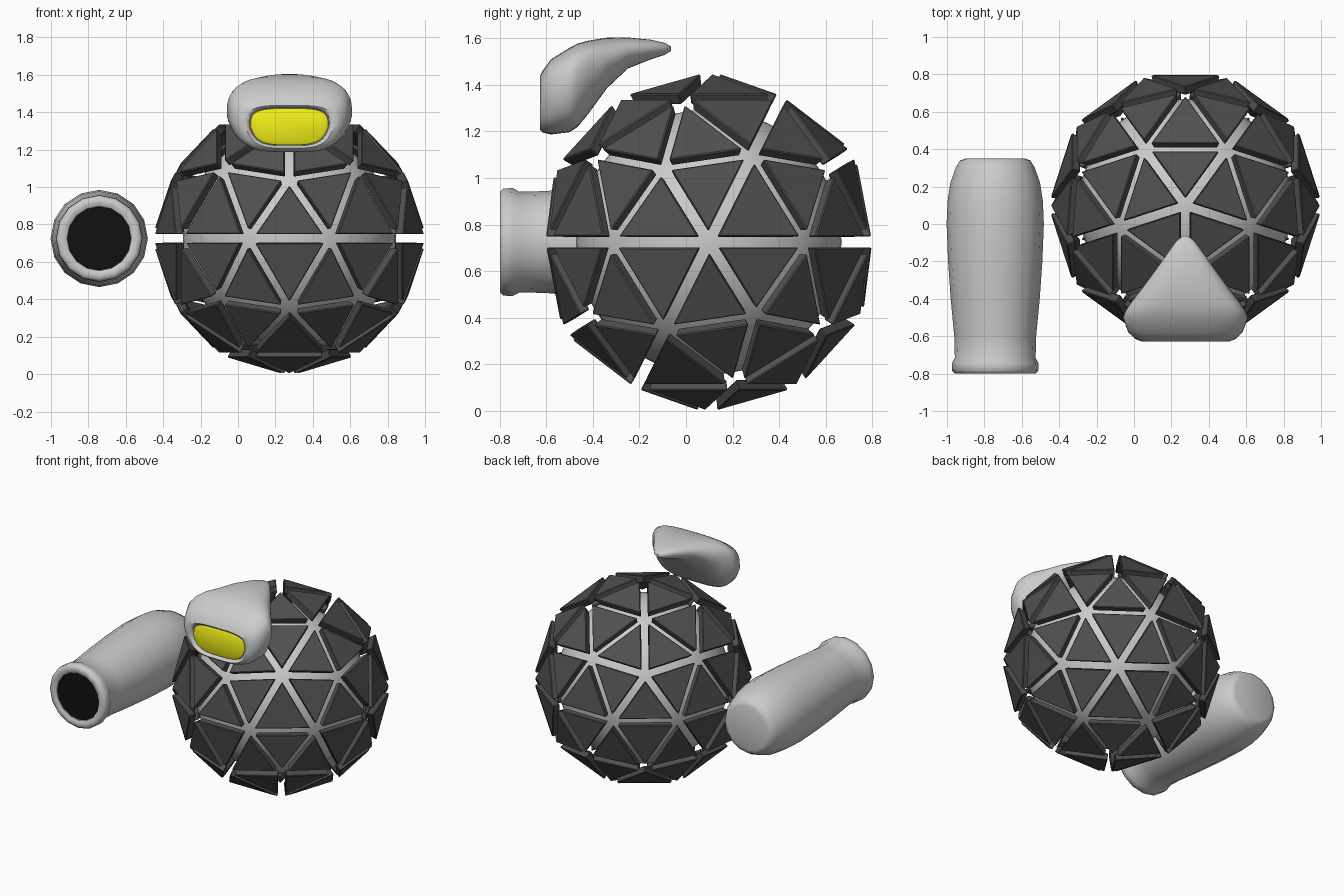
import bpy, bmesh
from math import sin, cos, pi, copysign, radians
from mathutils import Vector, Matrix

if "Cube" in bpy.data.objects:
    bpy.data.objects.remove(bpy.data.objects["Cube"])

BODY = Vector((0.275, 0.098, 0.725))


def material(name, color):
    m = bpy.data.materials.new(name)
    m.diffuse_color = (*color, 1)
    m.use_nodes = True
    m.node_tree.nodes["Principled BSDF"].inputs["Base Color"].default_value = m.diffuse_color
    return m


dark = material("dark_panel", (0.08, 0.08, 0.08))
yellow = material("yellow_lens", (0.9, 0.87, 0.01))
black = material("black_bore", (0.005, 0.005, 0.005))


def finish(bm, name, mat=None, smooth=None):
    bmesh.ops.recalc_face_normals(bm, faces=bm.faces[:])
    mesh = bpy.data.meshes.new(name)
    bm.to_mesh(mesh)
    bm.free()
    ob = bpy.data.objects.new(name, mesh)
    bpy.context.collection.objects.link(ob)
    if mat:
        mesh.materials.append(mat)
    if smooth:
        bpy.ops.object.select_all(action='DESELECT')
        ob.select_set(True)
        bpy.context.view_layer.objects.active = ob
        bpy.ops.object.shade_smooth_by_angle(angle=radians(smooth))
    return ob


def loft(rings, name, mat=None, smooth=40):
    """Skin a list of point rings and cap both ends."""
    bm = bmesh.new()
    loops = [[bm.verts.new(p) for p in ring] for ring in rings]
    n = len(loops[0])
    for a, b in zip(loops, loops[1:]):
        for i in range(n):
            j = (i + 1) % n
            bm.faces.new((a[i], a[j], b[j], b[i]))
    bm.faces.new(loops[0])
    bm.faces.new(loops[-1])
    return finish(bm, name, mat, smooth)


def rounded_box(y, z0, z1, hw, power=3.2, taper=0.18, n=40):
    """Superellipse section across y, narrower at its lower side."""
    ring = []
    for i in range(n):
        a = 2 * pi * i / n
        c, s = [copysign(abs(t) ** (2 / power), t) for t in (cos(a), sin(a))]
        w = hw * (1 - taper * max(0, -s))
        ring.append((BODY.x + w * c, y, (z0 + z1) / 2 + s * (z1 - z0) / 2))
    return ring


def circle(y, r, n=16):
    return [(-0.742 + r * cos(2 * pi * i / n), y, 0.725 + r * sin(2 * pi * i / n))
            for i in range(n)]


# Inner core sphere
bm = bmesh.new()
bmesh.ops.create_uvsphere(bm, u_segments=48, v_segments=24, radius=0.57,
                          matrix=Matrix.Translation(BODY))
finish(bm, "core_sphere", smooth=40)

# Floating triangular shell panels from an 80-face icosphere
src = bmesh.new()
bmesh.ops.create_icosphere(src, subdivisions=2, radius=0.738,
                           matrix=Matrix.Rotation(-pi / 2, 4, 'Z'))
bm = bmesh.new()
INSET, THICK = 0.025, 0.05
for f in src.faces:
    c, pts = f.calc_center_median(), [v.co for v in f.verts]
    inradius = 2 * f.calc_area() / sum(e.calc_length() for e in f.edges)
    k = 1 - INSET / inradius
    outer = [c + (p - c) * k for p in pts]
    inner = [c + (p - c) * k * 0.93 - f.normal * THICK for p in pts]
    a = [bm.verts.new(BODY + p) for p in outer]
    b = [bm.verts.new(BODY + p) for p in inner]
    bm.faces.new(a)
    bm.faces.new(b[::-1])
    for i in range(3):
        j = (i + 1) % 3
        bm.faces.new((a[i], b[i], b[j], a[j]))
src.free()
panels = finish(bm, "shell_panels", dark)
bev = panels.modifiers.new("edge_bevel", 'BEVEL')
bev.width, bev.segments = 0.005, 1

# Head hood: recessed front opening, then swept back to a rounded tip
sections = [
    (-0.600, 1.222, 1.423, 0.212), (-0.618, 1.220, 1.425, 0.216),
    (-0.628, 1.208, 1.437, 0.235), (-0.615, 1.195, 1.462, 0.268),
    (-0.580, 1.187, 1.510, 0.305), (-0.500, 1.197, 1.560, 0.335),
    (-0.465, 1.220, 1.578, 0.322), (-0.420, 1.275, 1.590, 0.292),
    (-0.340, 1.385, 1.603, 0.230), (-0.250, 1.470, 1.604, 0.163),
    (-0.150, 1.510, 1.594, 0.092), (-0.090, 1.530, 1.580, 0.048),
    (-0.065, 1.545, 1.565, 0.015),
]
loft([rounded_box(*s, power=3.6 if s[0] < -0.4 else 2.6) for s in sections],
     "head_hood", smooth=50)

# Yellow eye lens
loft([rounded_box(-0.596, 1.223, 1.422, 0.210, 3.6),
      rounded_box(-0.610, 1.225, 1.420, 0.207, 3.6),
      rounded_box(-0.618, 1.240, 1.405, 0.190, 3.6)], "eye_lens", yellow)

# Arm cannon: rounded back, tapering forward to a flared muzzle
profile = [(-0.74, 0.168), (-0.79, 0.172), (-0.80, 0.19), (-0.80, 0.215), (-0.785, 0.230),
           (-0.745, 0.232), (-0.715, 0.216), (-0.60, 0.219), (-0.40, 0.238),
           (-0.20, 0.252), (0.0, 0.260), (0.12, 0.255), (0.22, 0.240),
           (0.30, 0.212), (0.34, 0.188), (0.35, 0.160)]
loft([circle(y, r) for y, r in profile], "arm_cannon", smooth=50)

# Black muzzle bore
loft([circle(-0.745, 0.166), circle(-0.783, 0.170)], "muzzle_bore", black)
